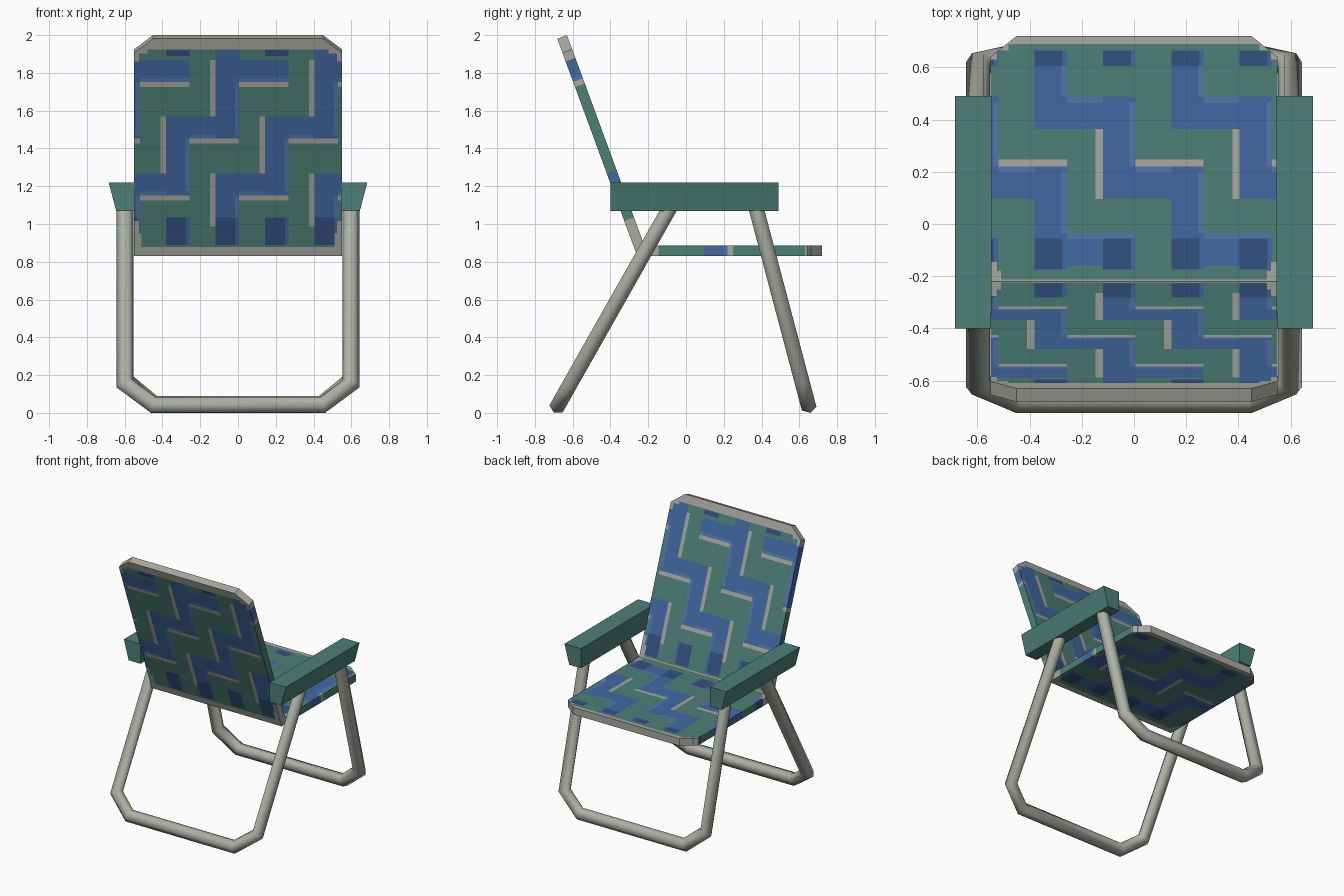
import bpy, bmesh, math
from mathutils import Vector

if "Cube" in bpy.data.objects:
    bpy.data.objects.remove(bpy.data.objects["Cube"])


def material(name, r, g, b):
    m = bpy.data.materials.new(name)
    m.diffuse_color = [((c / 255 + 0.055) / 1.055) ** 2.4 for c in (r, g, b)] + [1.0]
    m.use_nodes = True
    m.node_tree.nodes["Principled BSDF"].inputs["Base Color"].default_value = m.diffuse_color
    return m


GREEN, BLUE, DARK, LIGHT, GREY = range(5)
fabric_mats = [material("green", 77, 129, 118), material("blue", 66, 105, 163),
               material("dark blue", 52, 80, 128), material("light blue", 82, 119, 172),
               material("pale grey", 168, 170, 160)]
metal = material("metal grey", 172, 177, 165)


def make_object(name, bm, mats):
    me = bpy.data.meshes.new(name)
    bm.to_mesh(me)
    bm.free()
    ob = bpy.data.objects.new(name, me)
    bpy.context.collection.objects.link(ob)
    for m in mats:
        me.materials.append(m)
    return ob


# --- Woven seat and back: one folded sheet, v runs from seat front to back top ---
FOLD = 0.94
BACK = Vector((0, -0.41, 1.115))
LENGTH = FOLD + BACK.length
W = 0.55
H = 0.062                                      # half width of a stripe
col = lambda k: -0.319 + 0.262 * k
under, over = [], []                           # painted rectangles, later ones win


def weave(rows, parity, start, grey_rows):
    """Staircase stripes: bars across at each row, joined by upright bars."""
    for i, v in enumerate(rows):
        for k in range(-2, 5):
            if (k + i + parity) % 2:
                continue
            a, b = col(k), col(k + 1)
            if i > 0:                          # bar across
                over.append((a - H, b + H, v - H, v + H, BLUE))
                over.append((a + H, b + H, v - H, v - H + 0.022, LIGHT))
                if i in grey_rows:
                    under.append((a + 0.04, b + H, v - H - 0.028, v - H, GREY))
            if i + 1 < len(rows):              # upright bar at the right end
                lo, hi = (v - H if i else start), rows[i + 1] + H
                over.append((b - H, b + H, lo, hi, BLUE))
                over.append((b + H - 0.022, b + H, lo + 0.02, hi - 2 * H, LIGHT))
                if i + 1 in grey_rows and i > 0 or len(grey_rows) > 1:
                    under.append((b - H - 0.028, b - H, v + 0.05, hi, GREY))
                over.append((b - H, b + 0.04, hi - 0.095, hi, DARK))


def blobs(v0, v1):
    for k in range(-1, 4):
        over.append((col(k) - H, col(k) + H, v0, v1, BLUE))
        over.append((col(k) - H, col(k) + 0.045, v0, v1, DARK))


weave([0.03, 0.294, 0.562, 0.817], 1, 0.055, [2])
weave([1.02, 1.306, 1.626, 1.946], 0, 0.98, [1, 2, 3])
blobs(0.055, 0.115)
blobs(0.775, 0.894)
blobs(0.965, 1.12)
for k in (0, 2):                               # stripe ends at the top of the back
    over.append((col(k + 1) - H, col(k + 1) + H, 1.946, 2.065, BLUE))
    over.append((col(k) - H, col(k) + H, 2.03, 2.065, DARK))

# grey hems, corners and fold line
over += [(-W, W, 0, 0.03, GREY), (-W, W, 2.068, LENGTH, GREY),
         (-W, W, FOLD - 0.008, FOLD + 0.012, GREY)]
for s in (-1, 1):
    for x, v0, v1 in ((0.48, 0, 0.055), (0.525, 0, 0.09), (0.48, 2.045, LENGTH),
                      (0.525, 2.0, LENGTH), (0.525, 0.865, 1.1), (0.51, 0.9, 1.03)):
        over.append((min(s * x, s * W), max(s * x, s * W), v0, v1, GREY))
rects = under + over


def colour_at(x, v):
    c = GREEN
    for x0, x1, v0, v1, k in rects:
        if x0 < x < x1 and v0 < v < v1:
            c = k
    return c


bm = bmesh.new()
bm.faces.new([bm.verts.new(p) for p in ((-W, 0, 0), (W, 0, 0), (W, LENGTH, 0), (-W, LENGTH, 0))])


def cut(co, no, clear=False):
    bmesh.ops.bisect_plane(bm, geom=bm.verts[:] + bm.edges[:] + bm.faces[:],
                           plane_co=co, plane_no=no, clear_outer=clear)


for s in (-1, 1):                              # clipped corners
    cut((s * 0.45, 0, 0), Vector((s * 0.08, -0.1, 0)).normalized(), True)
    cut((s * 0.45, LENGTH, 0), Vector((s * 0.08, 0.1, 0)).normalized(), True)
for x in sorted({round(e, 3) for r in rects for e in r[:2]}):
    if abs(x) < W - 0.002:
        cut((x, 0, 0), (1, 0, 0))
for v in sorted({round(e, 3) for r in rects for e in r[2:4]} | {FOLD}):
    if 0.002 < v < LENGTH - 0.002:
        cut((0, v, 0), (0, 1, 0))
for f in bm.faces:
    c = f.calc_center_median()
    f.material_index = colour_at(c.x, c.y)
for p in bm.verts:                             # fold the sheet into seat and back
    x, v = p.co.x, p.co.y
    base = Vector((x, 0.72 - min(v, FOLD), 0.885))
    p.co = base + BACK.normalized() * max(v - FOLD, 0)
bmesh.ops.reverse_faces(bm, faces=bm.faces[:])
seat = make_object("seat_and_back", bm, fabric_mats)
sol = seat.modifiers.new("thickness", "SOLIDIFY")
sol.thickness = 0.055
sol.offset = -1
sol.use_even_offset = True


# --- Legs: six-sided tube bent into a U with clipped corners ---
def tube_leg(name, top, bottom, r=0.046, sides=6):
    top, bottom = Vector(top), Vector(bottom)
    up = (top - bottom).normalized()
    right = Vector((1, 0, 0))
    normal = right.cross(up)
    h = (top - bottom).length
    half = [(0.598, h), (0.598, 0.13), (0.445, 0)]
    path = [Vector(p) for p in half] + [Vector((-x, w)) for x, w in reversed(half)]
    bm = bmesh.new()
    rings = []
    for i, p in enumerate(path):
        d0 = (p - path[i - 1]).normalized() if i else None
        d1 = (path[i + 1] - p).normalized() if i + 1 < len(path) else d0
        d0 = d0 or d1
        t = (d0 + d1).normalized()
        side = Vector((-t.y, t.x)) / t.dot(d0)  # mitred offset in the leg plane
        ring = []
        for j in range(sides):
            a = 2 * math.pi * j / sides
            q = p + side * r * math.cos(a)
            ring.append(bm.verts.new(bottom + right * q.x + up * q.y + normal * r * math.sin(a)))
        rings.append(ring)
    for a, b in zip(rings, rings[1:]):
        for j in range(sides):
            k = (j + 1) % sides
            bm.faces.new((a[j], a[k], b[k], b[j])).smooth = True
    bm.faces.new(rings[0])
    bm.faces.new(rings[-1])
    bmesh.ops.recalc_face_normals(bm, faces=bm.faces[:])
    make_object(name, bm, [metal])


tube_leg("rear_leg", (0, -0.078, 1.10), (0, -0.677, 0.041))
tube_leg("front_leg", (0, 0.367, 1.10), (0, 0.646, 0.045))

# --- Armrests: tapered bars, outer side sloping ---
for s, name in ((1, "armrest_right"), (-1, "armrest_left")):
    bm = bmesh.new()
    prof = [(0.545, 1.07), (0.645, 1.07), (0.685, 1.22), (0.545, 1.22)]
    f = bm.faces.new([bm.verts.new((s * x, -0.40, z)) for x, z in prof])
    ext = bmesh.ops.extrude_face_region(bm, geom=[f])
    bmesh.ops.translate(bm, vec=(0, 0.89, 0),
                        verts=[g for g in ext["geom"] if isinstance(g, bmesh.types.BMVert)])
    bmesh.ops.recalc_face_normals(bm, faces=bm.faces[:])
    make_object(name, bm, [fabric_mats[GREEN]])
